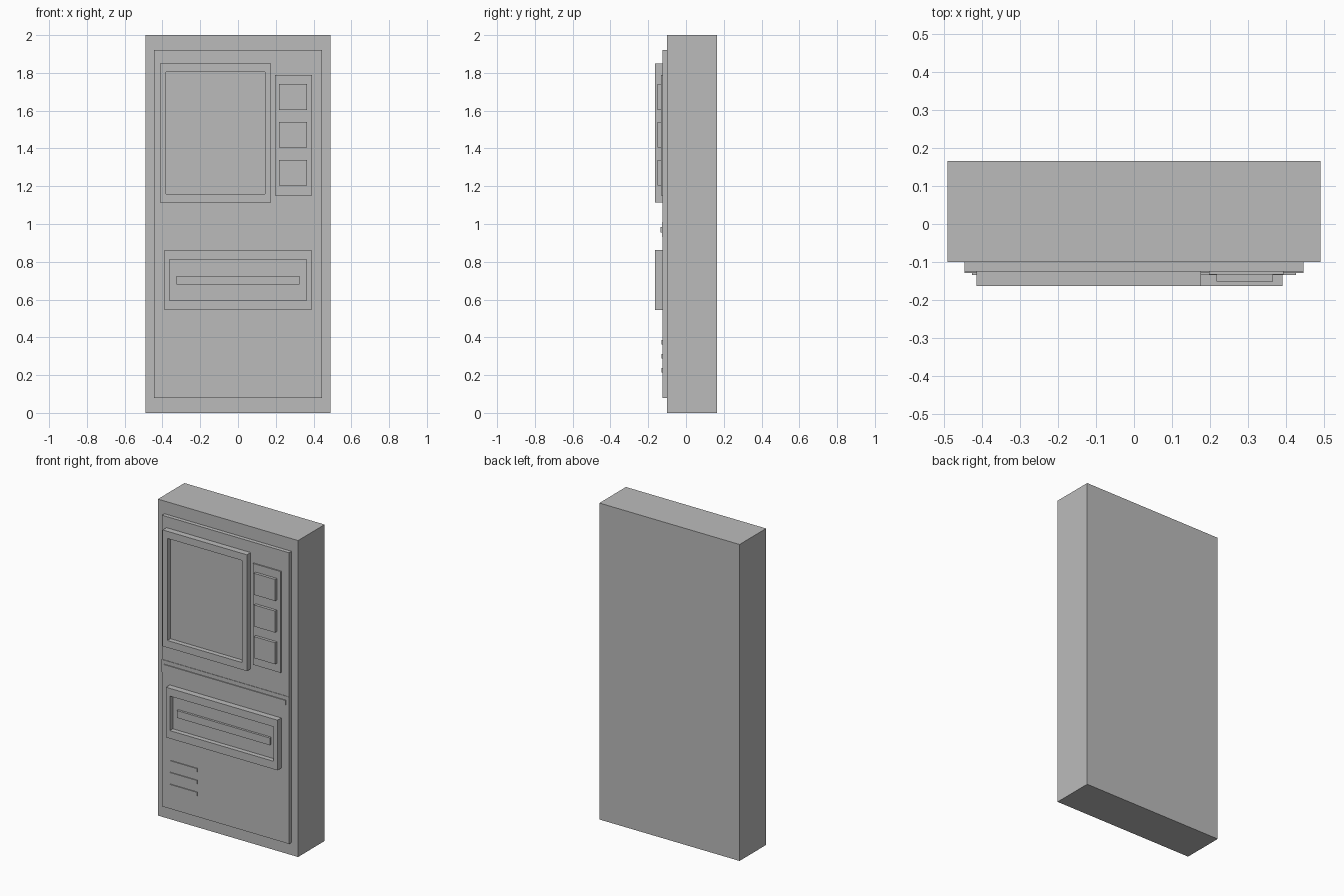
import bpy
import bmesh

if "Cube" in bpy.data.objects:
    bpy.data.objects.remove(bpy.data.objects["Cube"])

grey = bpy.data.materials.new("plain grey")
grey.diffuse_color = (0.5, 0.5, 0.5, 1)
grey.use_nodes = True
grey.node_tree.nodes["Principled BSDF"].inputs["Base Color"].default_value = grey.diffuse_color


def finish(name, bm):
    bmesh.ops.recalc_face_normals(bm, faces=bm.faces)
    mesh = bpy.data.meshes.new(name)
    bm.to_mesh(mesh)
    bm.free()
    mesh.materials.append(grey)
    ob = bpy.data.objects.new(name, mesh)
    bpy.context.collection.objects.link(ob)
    return ob


def box(name, x0, x1, y0, y1, z0, z1):
    bm = bmesh.new()
    bmesh.ops.create_cube(bm, size=1)
    for v in bm.verts:
        v.co = ((x0 + x1) / 2 + v.co.x * (x1 - x0),
                (y0 + y1) / 2 + v.co.y * (y1 - y0),
                (z0 + z1) / 2 + v.co.z * (z1 - z0))
    return finish(name, bm)


def recessed_frame(name, outer, inner, y_front, y_floor, y_back):
    """Raised block whose front is inset and sunk; outer/inner = x0, x1, z0, z1."""
    bm = bmesh.new()

    def ring(r, y):
        x0, x1, z0, z1 = r
        return [bm.verts.new((x, y, z)) for x, z in
                ((x0, z0), (x1, z0), (x1, z1), (x0, z1))]

    rings = [ring(outer, y_back), ring(outer, y_front),
             ring(inner, y_front), ring(inner, y_floor)]
    for a, b in zip(rings, rings[1:]):
        for i in range(4):
            j = (i + 1) % 4
            bm.faces.new((a[i], a[j], b[j], b[i]))
    bm.faces.new(rings[0])
    bm.faces.new(rings[-1])
    return finish(name, bm)


PANEL = -0.125

# Cabinet and front door
box("cabinet", -0.49, 0.49, -0.10, 0.165, 0, 2)
box("front_door", -0.445, 0.445, PANEL, -0.09, 0.08, 1.92)

# Display window and delivery hatch
recessed_frame("display_window", (-0.413, 0.176, 1.115, 1.85),
               (-0.38, 0.143, 1.16, 1.805), -0.163, -0.133, -0.115)
recessed_frame("delivery_hatch", (-0.39, 0.39, 0.545, 0.862),
               (-0.363, 0.363, 0.595, 0.813), -0.163, -0.133, -0.115)
box("hatch_handle", -0.325, 0.325, -0.147, -0.125, 0.68, 0.726)

# Control plate with three buttons
box("control_plate", 0.197, 0.392, -0.133, -0.115, 1.15, 1.79)
for i in range(3):
    z = 1.272 + 0.2 * i
    box(f"button_{i + 1}", 0.217, 0.365, -0.151, -0.125, z - 0.068, z + 0.068)

# Divider band across the door
box("divider_band", -0.445, 0.445, -0.128, -0.115, 0.93, 1.01)
box("divider_trim", -0.425, 0.425, -0.134, -0.12, 0.955, 0.985)

# Vent slats at lower left
for i in range(3):
    z = 0.225 + 0.075 * i
    box(f"vent_slat_{i + 1}", -0.385, -0.196, -0.131, -0.12, z - 0.012, z + 0.012)
